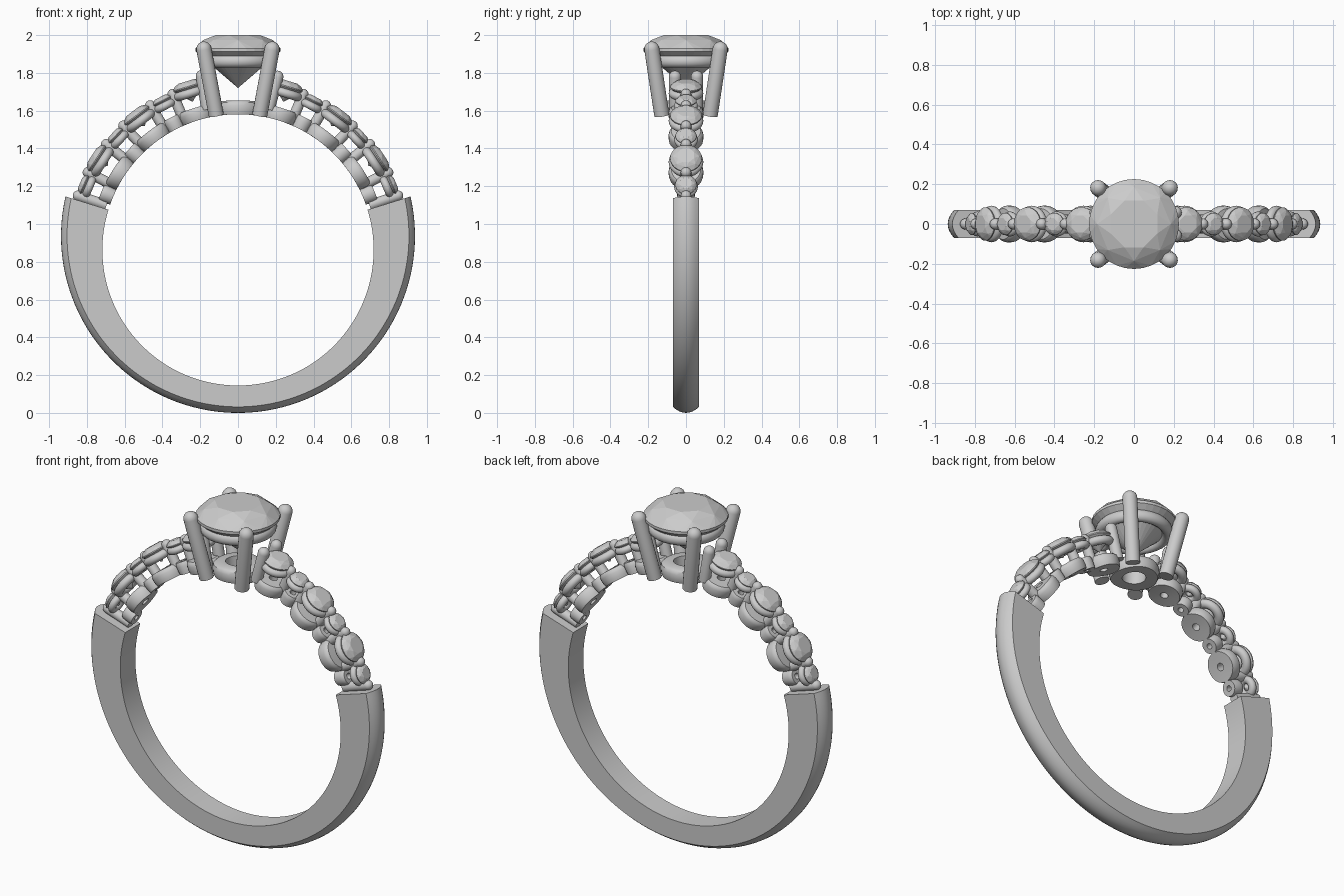
import bpy, bmesh
from math import sin, cos, pi, radians, sqrt
from mathutils import Vector, Matrix

if "Cube" in bpy.data.objects:
    bpy.data.objects.remove(bpy.data.objects["Cube"])

CZ, RIN = 0.863, 0.718          # finger hole centre height and radius


def finish(name, bm, smooth=True):
    bmesh.ops.recalc_face_normals(bm, faces=bm.faces)
    me = bpy.data.meshes.new(name)
    bm.to_mesh(me)
    bm.free()
    ob = bpy.data.objects.new(name, me)
    bpy.context.collection.objects.link(ob)
    if smooth:
        bpy.ops.object.select_all(action='DESELECT')
        ob.select_set(True)
        bpy.context.view_layer.objects.active = ob
        bpy.ops.object.shade_smooth_by_angle(angle=radians(35))
    return ob


def radial(deg):
    """Frame whose z axis points outward from the finger hole; deg from the top."""
    return Matrix.Translation((0, 0, CZ)) @ Matrix.Rotation(radians(deg), 4, 'Y')


def lathe(name, profile, place, n=28, ring=True):
    """Spin (radius, height) points; ring=True closes the profile into a loop."""
    bm = bmesh.new()
    rows = [[bm.verts.new(place(Vector((r * cos(2 * pi * k / n), r * sin(2 * pi * k / n), h))))
             for k in range(n)] for r, h in profile]
    for i in range(len(rows) if ring else len(rows) - 1):
        a, b = rows[i], rows[(i + 1) % len(rows)]
        for k in range(n):
            j = (k + 1) % n
            bm.faces.new((a[k], a[j], b[j], b[k]))
    if not ring:
        bm.faces.new(rows[0])
        bm.faces.new(rows[-1])
    return finish(name, bm)


def rod(name, p, q, r):
    """Round rod from p to q with a domed tip at q."""
    p, q = Vector(p), Vector(q)
    d = q - p
    m = Matrix.Translation(p) @ d.to_track_quat('Z', 'Y').to_matrix().to_4x4()
    prof = [(r, 0)] + [(r * cos(a), d.length - r + r * sin(a))
                       for a in [radians(x) for x in (0, 18, 36, 54, 72, 86)]]
    return lathe(name, prof, lambda v: m @ v, 20, False)


def gem(name, r, girdle, table, culet, m, n=32):
    """Round brilliant cut: table, crown facets, girdle and pointed pavilion."""
    bm = bmesh.new()
    rise = table - girdle

    def loop(rad, h, k, off):
        for i in range(k):
            a = 2 * pi * (i + off) / k
            bm.verts.new(m @ Vector((rad * cos(a), rad * sin(a), h)))
    loop(r * 0.56, table, 8, 0.5)
    loop(r * 0.82, girdle + rise * 0.62, 8, 0)
    loop(r, girdle, n, 0)
    loop(r, girdle - r * 0.07, n, 0)
    bm.verts.new(m @ Vector((0, 0, culet)))
    bmesh.ops.convex_hull(bm, input=bm.verts)
    return finish(name, bm, False)


def washer(name, deg, R, hole, thick=0.068):
    """Flat pierced disc bent to follow the finger hole."""
    def bend(v):
        a, r = radians(deg) + v.x / (RIN + 0.03), RIN + v.z
        return Vector((r * sin(a), v.y, CZ + r * cos(a)))
    t = thick
    lathe(name, [(hole, 0), (R * 0.6, 0), (R * 0.96, 0), (R, t * .25), (R, t * .65),
                 (R * .95, t * .88), (R * .85, t), (R * 0.5, t), (hole, t)], bend)


def seat(name, R, w, h, z, m):
    """Rounded ring under a stone."""
    prof = [(R + w * cos(a), z + h * sin(a)) for a in [2 * pi * i / 14 for i in range(14)]]
    lathe(name, prof, lambda v: m @ v, 32)


# Shank: domed section swept around, thicker towards the shoulders
bm = bmesh.new()
rows, N = [], 96
for i in range(N + 1):
    a = radians(17.2 - 214.4 * i / N)
    out = 0.074 * sin(a) + sqrt(0.937 ** 2 - (0.074 * cos(a)) ** 2)
    sec = [(-0.07, RIN)] + [(0.07 * t, out - 0.032 * t * t)
                            for t in (-1, -.75, -.5, -.25, 0, .25, .5, .75, 1)] + [(0.07, RIN)]
    rows.append([bm.verts.new((r * cos(a), y, CZ + r * sin(a))) for y, r in sec])
for a, b in zip(rows, rows[1:]):
    for k in range(len(a)):
        j = (k + 1) % len(a)
        bm.faces.new((a[k], a[j], b[j], b[k]))
bm.faces.new(rows[0])
bm.faces.new(rows[-1])
finish("shank", bm)

# Centre stone with its seat ring and pierced base
I = Matrix.Identity(4)
gem("centre_stone", 0.226, 1.93, 2.0, 1.72, I)
seat("centre_seat", 0.178, 0.03, 0.034, 1.862, I)
washer("head_base", 0, 0.135, 0.065, 0.074)

# Four leaning prongs
for sx in (-1, 1):
    for sy in (-1, 1):
        rod("prong", (sx * 0.115, sy * 0.128, 1.575), (sx * 0.188, sy * 0.187, 1.965), 0.04)

# Shoulders: alternating large and small stones on each side
for s in (-1, 1):
    for i, deg in enumerate((17, 27, 37, 47, 57, 67)):
        big = i % 2 == 0
        m = radial(s * deg)
        lift = 0.012 if i == 0 else 0
        if big:
            washer("large_base", s * deg, 0.092, 0.022)
            seat("large_seat", 0.066, 0.026, 0.024, 0.855 + lift, m)
            gem("large_stone", 0.084, 0.893 + lift, 0.921 + lift, 0.82, m, 24)
        else:
            washer("small_base", s * deg, 0.047, 0.016)
            seat("small_seat", 0.041, 0.022, 0.021, 0.855, m)
            gem("small_stone", 0.056, 0.887, 0.908, 0.835, m, 24)
    # shared posts with bead tips between neighbouring stones
    for deg in (22.7, 31.3, 42.7, 51.3, 62.7, 71.3):
        m = radial(s * deg)
        rod("bead_post", m @ Vector((0, 0, 0.735)), m @ Vector((0, 0, 0.922)), 0.028)
    # paired beads beside the head
    for sy in (-1, 1):
        m = radial(s * 12.3)
        rod("head_bead", m @ Vector((0, sy * 0.058, 0.76)), m @ Vector((0.01, sy * 0.058, 0.972)), 0.032)
